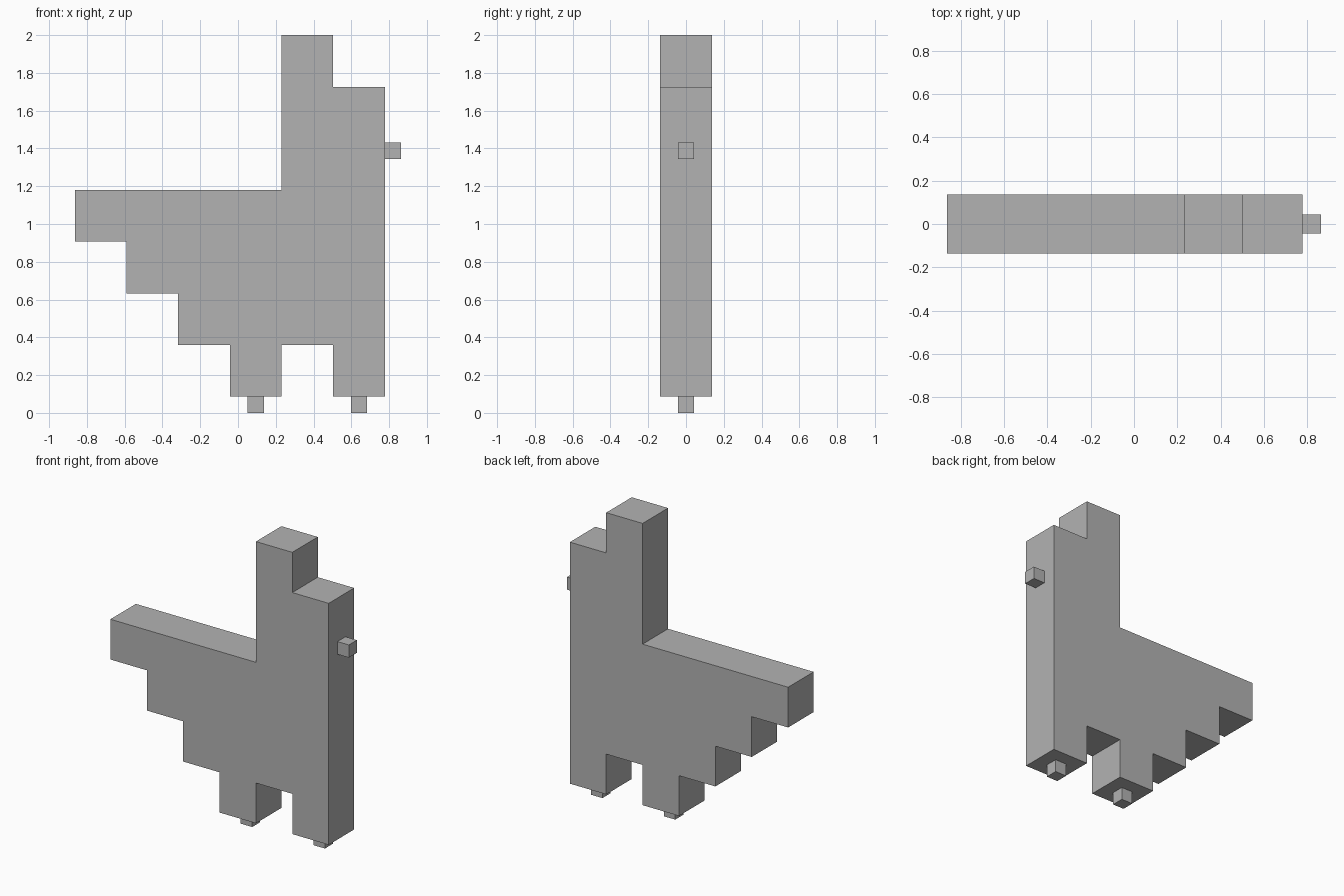
import bpy
import bmesh

cube = bpy.data.objects.get("Cube")
if cube:
    bpy.data.objects.remove(cube, do_unlink=True)

PEG = 0.086                # side of each small peg
UNIT = (2 - PEG) / 7       # side of one body block
LEFT = -(6 * UNIT + PEG) / 2

grey = bpy.data.materials.new("plain grey")
grey.use_nodes = True
grey.diffuse_color = (0.45, 0.45, 0.45, 1)
grey.node_tree.nodes["Principled BSDF"].inputs["Base Color"].default_value = grey.diffuse_color


def add_object(name, bm):
    mesh = bpy.data.meshes.new(name)
    bmesh.ops.recalc_face_normals(bm, faces=bm.faces)
    bm.to_mesh(mesh)
    bm.free()
    mesh.materials.append(grey)
    obj = bpy.data.objects.new(name, mesh)
    bpy.context.collection.objects.link(obj)


def add_peg(name, x, z):
    bm = bmesh.new()
    bmesh.ops.create_cube(bm, size=PEG)
    bmesh.ops.translate(bm, vec=(x, 0, z), verts=bm.verts)
    add_object(name, bm)


# Stepped body: outline in block units, extruded one block deep
outline = [(0, 4), (0, 3), (1, 3), (1, 2), (2, 2), (2, 1), (3, 1), (3, 0),
           (4, 0), (4, 1), (5, 1), (5, 0), (6, 0), (6, 6), (5, 6), (5, 7),
           (4, 7), (4, 4)]
bm = bmesh.new()
front = bm.faces.new([bm.verts.new((LEFT + c * UNIT, -UNIT / 2, PEG + r * UNIT))
                      for c, r in outline])
back = bmesh.ops.extrude_face_region(bm, geom=[front])["geom"]
bmesh.ops.translate(bm, vec=(0, UNIT, 0),
                    verts=[v for v in back if isinstance(v, bmesh.types.BMVert)])
add_object("stepped_body", bm)

# Feet pegs under the two legs, and the peg on the end face
for name, column in (("inner_foot_peg", 3.5), ("outer_foot_peg", 5.5)):
    add_peg(name, LEFT + column * UNIT, PEG / 2)
add_peg("end_peg", LEFT + 6 * UNIT + PEG / 2, 1.388)
